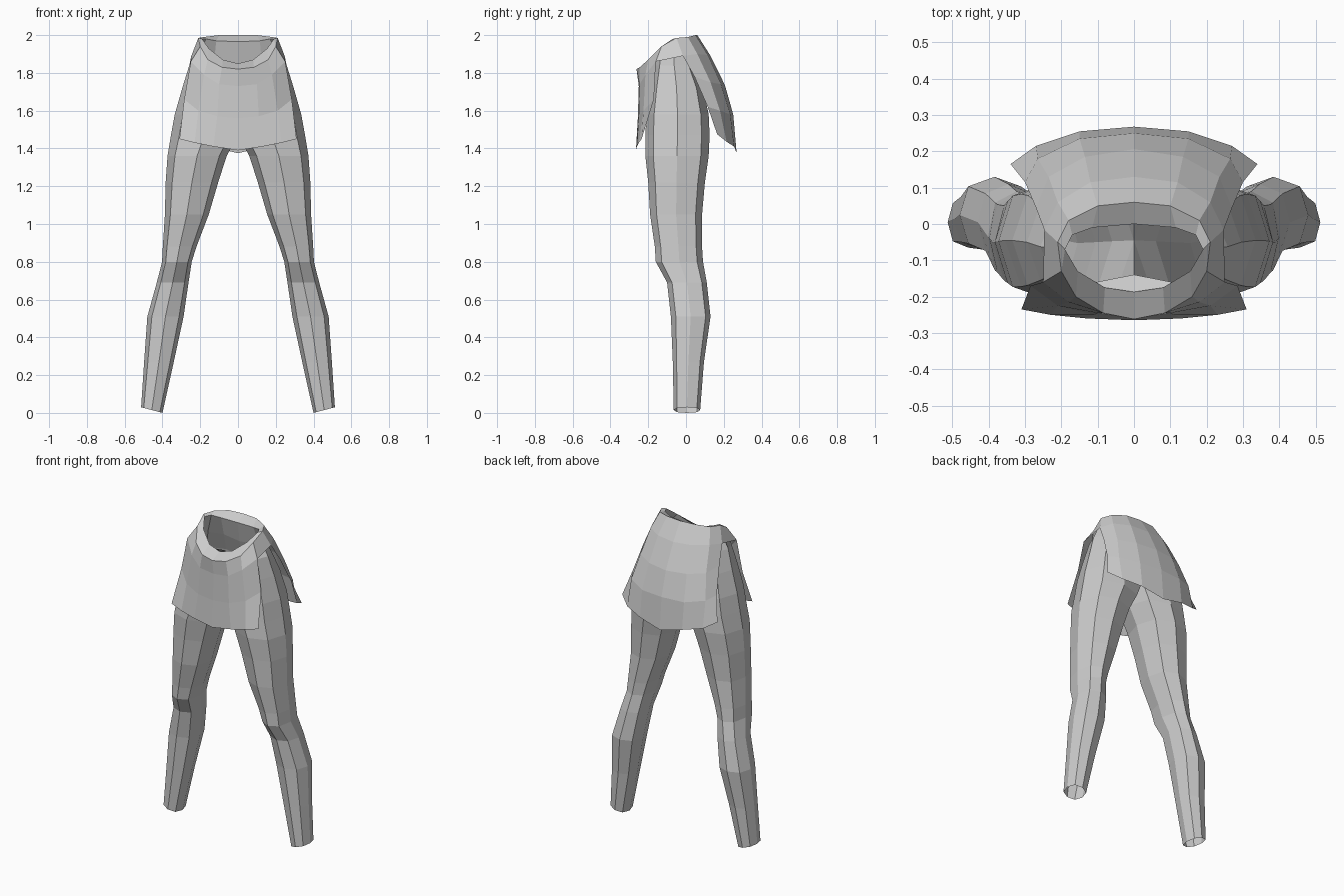
import bpy, bmesh

grey = bpy.data.materials.new("cloth grey")
grey.diffuse_color = (0.6, 0.6, 0.6, 1)


def make_part(name, rows_faces):
    """Mesh from a list of point loops, mirrored over x = 0."""
    bm = bmesh.new()
    for face in rows_faces:
        pts = []
        for p in face:
            if p not in pts:
                pts.append(p)
        if len(pts) > 2 and any(p[0] > 0.001 for p in pts):
            bm.faces.new([bm.verts.new(p) for p in pts])
    bmesh.ops.remove_doubles(bm, verts=bm.verts[:], dist=0.0005)
    bmesh.ops.recalc_face_normals(bm, faces=bm.faces[:])
    mesh = bpy.data.meshes.new(name)
    bm.to_mesh(mesh)
    bm.free()
    mesh.materials.append(grey)
    obj = bpy.data.objects.new(name, mesh)
    bpy.context.collection.objects.link(obj)
    mirror = obj.modifiers.new("mirror", "MIRROR")
    mirror.merge_threshold = 0.001
    return obj


def strips(rows, closed=False):
    """Quads between neighbouring rows of points."""
    out = []
    for a, b in zip(rows, rows[1:]):
        n = len(a)
        for i in range(n if closed else n - 1):
            j = (i + 1) % n
            out.append([a[i], a[j], b[j], b[i]])
    return out


# Leg sections: height, inner x, outer x, front y, back y
sections = [
    (0.015, 0.40, 0.513, -0.065, 0.075), (0.27, 0.34, 0.497, -0.07, 0.095),
    (0.51, 0.288, 0.48, -0.08, 0.13), (0.69, 0.262, 0.43, -0.10, 0.11),
    (0.80, 0.245, 0.402, -0.16, 0.09), (0.88, 0.22, 0.398, -0.165, 0.085),
    (1.05, 0.155, 0.387, -0.19, 0.085), (1.22, 0.105, 0.383, -0.20, 0.10),
    (1.36, 0.06, 0.373, -0.215, 0.12), (1.47, 0.0, 0.355, -0.215, 0.125),
    (1.58, 0.0, 0.335, -0.21, 0.12), (1.72, 0.0, 0.295, -0.19, 0.09),
    (1.84, 0.0, 0.258, -0.165, 0.04)]
# Eight corners: outer, front, inner, back and the diagonals between
corners = [(1, 0), (.75, -.75), (0, -1), (-.75, -.75),
           (-1, 0), (-.75, .75), (0, 1), (.75, .75)]
crotch = (0.0, -0.045, 1.47)

rings = []
for k, (z, xi, xo, yf, yb) in enumerate(sections):
    cx, rx, cy, ry = (xi + xo) / 2, (xo - xi) / 2, (yf + yb) / 2, (yb - yf) / 2
    tilt = 0.015 if k == 0 else 0
    ring = [(cx + u * rx, cy + v * ry, z + u * tilt) for u, v in corners]
    if z > 1.4:
        ring[4] = crotch
    if z > 1.5:                       # both legs join above the crotch
        for i in (3, 5):
            ring[i] = (0.0,) + ring[i][1:]
    rings.append(ring)

# Inner edge of the waist opening closes the top of the trousers
inner = [(.19, -.07, 1.98), (.155, -.13, 1.93), (.08, -.175, 1.87), (0., -.187, 1.85),
         crotch, (0., 0., 1.965), (.115, -.01, 1.97), (.17, -.03, 1.98)]
rings.append(inner)
make_part("trousers", strips(rings, closed=True))

# Outer edge of the waistband, front centre to back centre
outer = [(0., -.262, 1.82), (.085, -.245, 1.83), (.16, -.20, 1.87), (.20, -.13, 1.94),
         (.21, -.05, 1.985), (.18, .01, 1.99), (.10, .05, 2.0), (0., .06, 2.0)]
make_part("waistband", strips([outer, [inner[i] for i in (3, 2, 1, 0, 0, 7, 6, 5)]]))

# Front flap rows, centre to side
front = [
    outer[:4],
    [(0., -.25, 1.73), (.10, -.245, 1.74), (.18, -.215, 1.79), (.25, -.16, 1.86)],
    [(0., -.255, 1.56), (.11, -.25, 1.57), (.21, -.225, 1.60), (.285, -.17, 1.66)],
    [(0., -.265, 1.39), (.13, -.26, 1.41), (.23, -.25, 1.43), (.31, -.235, 1.45)]]
# Back flap rows, side to centre
back = [
    outer[4:],
    [(.247, -.016, 1.89), (.21, .06, 1.90), (.12, .115, 1.895), (0., .13, 1.89)],
    [(.27, .045, 1.78), (.235, .13, 1.75), (.135, .185, 1.74), (0., .206, 1.735)],
    [(.30, .115, 1.62), (.265, .18, 1.60), (.15, .235, 1.58), (0., .25, 1.58)],
    [(.34, .165, 1.475), (.27, .215, 1.435), (.15, .255, 1.41), (0., .268, 1.375)]]
# Short hip band links the two flaps
hip = [[front[0][3], back[0][0], back[1][0], front[1][3]]]
make_part("skirt", strips(front) + strips(back) + hip)
